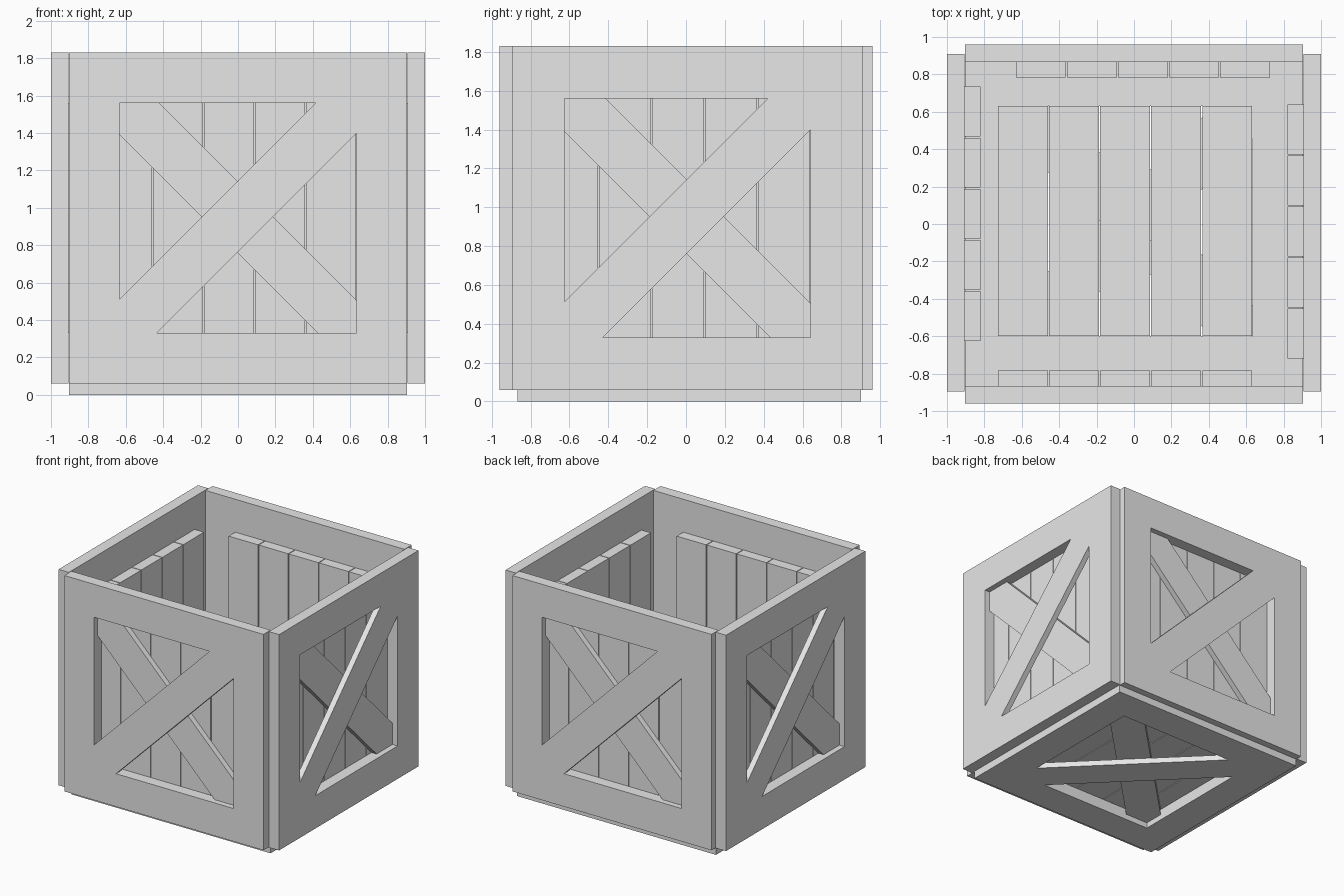
import bpy
import bmesh
from math import radians, sqrt
from mathutils import Matrix, Vector

cube = bpy.data.objects.get("Cube")
if cube:
    bpy.data.objects.remove(cube, do_unlink=True)

grey = bpy.data.materials.new("plain_grey")
grey.use_nodes = True
grey.diffuse_color = (0.8, 0.8, 0.8, 1)
grey.node_tree.nodes["Principled BSDF"].inputs["Base Color"].default_value = (0.8, 0.8, 0.8, 1)

# Panel sizes: local x across, local z up, -y outward
HALF_W, HALF_H = 0.903, 0.885
HOLE_W, HOLE_H = 0.633, 0.615
DEPTH = 0.093
BOARD = 0.27
PLANK_DEPTH = 0.085
PLANK_PITCH = 0.273
BRACE_LENGTH = 1.83


def board(name, size, centre, place, turn=0):
    """One box-shaped board, turned in the panel plane, then put in place."""
    bm = bmesh.new()
    bmesh.ops.create_cube(bm, size=1)
    local = (Matrix.Translation(centre) @ Matrix.Rotation(radians(turn), 4, 'Y')
             @ Matrix.Diagonal((*size, 1)))
    bm.transform(place @ local)
    mesh = bpy.data.meshes.new(name)
    bm.to_mesh(mesh)
    bm.free()
    mesh.materials.append(grey)
    obj = bpy.data.objects.new(name, mesh)
    bpy.context.collection.objects.link(obj)


def panel(name, place):
    """Framed panel with crossed braces and planks behind; outer face at y = 0."""
    mid = DEPTH / 2
    # Rails and stiles
    for label, s in (("lower", -1), ("upper", 1)):
        board(f"{name}_{label}_rail", (2 * HALF_W, DEPTH, HALF_H - HOLE_H),
              (0, mid, s * (HALF_H + HOLE_H) / 2), place)
    for label, s in (("first", -1), ("second", 1)):
        board(f"{name}_{label}_stile", (HALF_W - HOLE_W, DEPTH, 2 * HOLE_H),
              (s * (HALF_W + HOLE_W) / 2, mid, 0), place)
    # Crossed braces, one in the outer half and one in the inner half
    board(f"{name}_outer_brace", (BRACE_LENGTH, mid, BOARD),
          (0, mid / 2, 0.01), place, -45)
    board(f"{name}_inner_brace", (BRACE_LENGTH, mid, BOARD),
          (0, mid * 1.5, 0.003), place, 45)
    # Backing planks
    for i in range(5):
        board(f"{name}_plank_{i + 1}", (PLANK_PITCH - 0.006, PLANK_DEPTH, 2 * HOLE_H),
              (-0.73 + PLANK_PITCH * (i + 0.5), DEPTH + PLANK_DEPTH / 2, 0), place)


# Four walls, each the same panel turned about the vertical
MID_Z = 0.945
walls = (
    ("front", 0, (0, -0.96, MID_Z)),
    ("left", 90, (1.0, 0.007, MID_Z)),
    ("back", 180, (0, 0.96, MID_Z)),
    ("right", 270, (-1.0, 0.007, MID_Z)),
)
for name, angle, spot in walls:
    panel(name, Matrix.Translation(spot) @ Matrix.Rotation(radians(angle), 4, 'Z'))

# Floor: the same panel laid flat, outer face down
panel("floor", Matrix.Translation((0, 0.017, 0)) @ Matrix.Rotation(radians(90), 4, 'X'))
